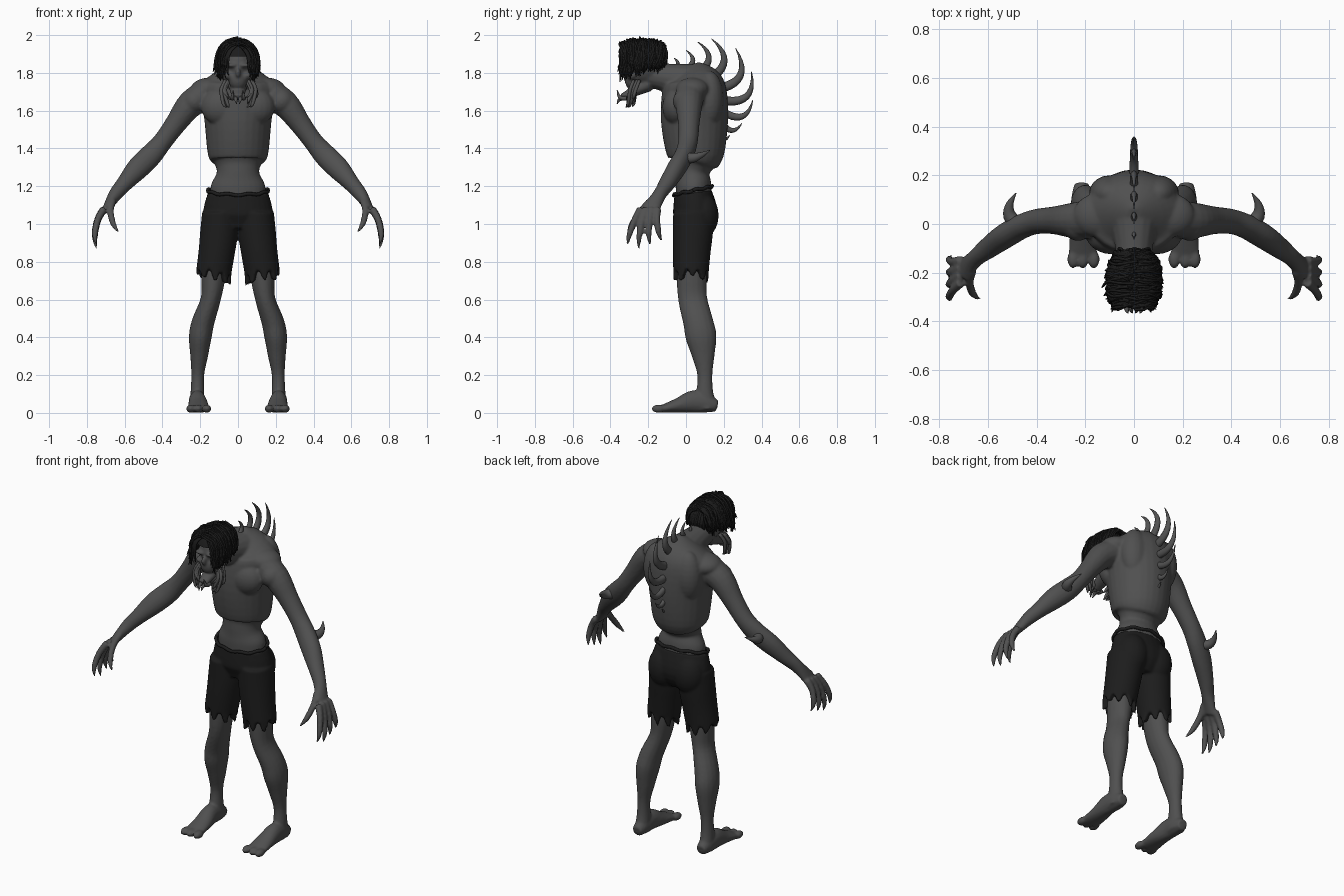
import bpy, bmesh, math, random
from mathutils import Vector, Matrix

random.seed(4)
if "Cube" in bpy.data.objects:
    bpy.data.objects.remove(bpy.data.objects["Cube"])

UP, FRONT, LEFT = Vector((0, 0, 1)), Vector((0, -1, 0)), Vector((1, 0, 0))
SIDES = (("left", 1), ("right", -1))


def material(name, value):
    mat = bpy.data.materials.new(name)
    mat.use_nodes = True
    colour = (value, value, value, 1)
    mat.diffuse_color = colour
    mat.node_tree.nodes["Principled BSDF"].inputs["Base Color"].default_value = colour
    return mat


SKIN = material("grey skin", 0.08)
HORN = material("grey horn", 0.085)
CLOTH = material("black cloth", 0.012)
HAIR = material("black hair", 0.011)


def smooth_rows(rows, steps):
    """Catmull-Rom interpolation of (x, y, z, width, depth) rows."""
    rows = [Vector(row) for row in rows]
    out = []
    for i in range(len(rows) - 1):
        before, start, end = rows[max(i - 1, 0)], rows[i], rows[i + 1]
        after = rows[min(i + 2, len(rows) - 1)]
        for step in range(steps):
            t = step / steps
            out.append(start + 0.5 * t * (end - before + t * (2 * before - 5 * start + 4 * end - after
                                          + t * (3 * (start - end) + after - before))))
    return out + [rows[-1]]


def tube(bm, rows, ref=FRONT, sides=16, steps=4, side=1):
    """Closed tube with elliptical rings; side=-1 mirrors the path in x."""
    rows = smooth_rows([(row[0] * side, *row[1:4], row[-1]) for row in rows], steps)
    points = [Vector(row[:3]) for row in rows]
    turns = [2 * math.pi * j / sides for j in range(sides)]
    rings = []
    for i, row in enumerate(rows):
        along = points[min(i + 1, len(points) - 1)] - points[max(i - 1, 0)]
        across = along.cross(ref).normalized()
        over = across.cross(along).normalized()
        rings.append([bm.verts.new(points[i] + across * (row[3] * math.cos(a)) + over * (row[4] * math.sin(a)))
                      for a in turns])
    for low, high in zip(rings, rings[1:]):
        for j in range(sides):
            k = (j + 1) % sides
            bm.faces.new((low[j], low[k], high[k], high[j]))
    for ring in (rings[0], rings[-1]):
        centre = bm.verts.new(sum((v.co for v in ring), Vector()) / sides)
        for j in range(sides):
            bm.faces.new((ring[j], ring[(j + 1) % sides], centre))
    return rings


def ball(bm, centre, radii, side=1):
    x, y, z = centre
    matrix = Matrix.Translation((x * side, y, z)) @ Matrix.Diagonal((*radii, 1))
    return bmesh.ops.create_uvsphere(bm, u_segments=20, v_segments=14, radius=1, matrix=matrix)["verts"]


def finish(bm, name, mat, voxel=0, relax=0):
    bmesh.ops.recalc_face_normals(bm, faces=bm.faces)
    for face in bm.faces:
        face.smooth = True
    mesh = bpy.data.meshes.new(name)
    bm.to_mesh(mesh)
    bm.free()
    mesh.materials.append(mat)
    ob = bpy.data.objects.new(name, mesh)
    bpy.context.collection.objects.link(ob)
    if voxel:
        blend = ob.modifiers.new("blend", "REMESH")
        blend.mode, blend.voxel_size, blend.use_smooth_shade = "VOXEL", voxel, True
        smooth = ob.modifiers.new("relax", "SMOOTH")
        smooth.factor, smooth.iterations = 0.5, relax


# Body: torso, neck, skull, muzzle, jaw and nose
body = bmesh.new()
tube(body, [(0, .04, 1.1, .14, .09), (0, .04, 1.2, .145, .095), (0, .035, 1.27, .113, .088),
            (0, .045, 1.32, .125, .105), (0, .05, 1.36, .158, .15), (0, .045, 1.55, .178, .178),
            (0, .045, 1.72, .2, .168), (0, .04, 1.78, .15, .13), (0, .02, 1.84, .03, .05)], sides=28)
tube(body, [(0, .04, 1.74, .11), (0, -.08, 1.77, .08), (0, -.2, 1.79, .065)], ref=UP)
ball(body, (0, -.215, 1.845), (.085, .105, .11))
ball(body, (0, -.275, 1.765), (.05, .05, .06))
tube(body, [(0, -.2, 1.74, .055, .04), (0, -.34, 1.67, .03, .018)], ref=UP)
ball(body, (0, -.325, 1.8), (.014, .02, .026))

for label, side in SIDES:
    # Brow, cheek, chest, shoulder blade, shoulder and neck muscle
    ball(body, (.035, -.31, 1.84), (.036, .022, .012), side)
    ball(body, (.05, -.29, 1.785), (.022, .026, .02), side)
    ball(body, (.085, -.05, 1.62), (.11, .075, .1), side)
    ball(body, (.1, .125, 1.66), (.085, .075, .15), side)
    ball(body, (.23, .01, 1.65), (.07, .08, .07), side)
    ball(body, (.15, .035, 1.715), (.1, .09, .06), side)
    # Arm and palm
    tube(body, [(.18, .02, 1.68, .08), (.255, .015, 1.63, .072), (.33, .015, 1.53, .057),
                (.4, .01, 1.435, .052), (.46, -.01, 1.365, .06, .05), (.53, -.05, 1.295, .06, .05),
                (.6, -.1, 1.215, .044), (.65, -.14, 1.155, .036), (.7, -.19, 1.075, .02, .05)], side=side)
    # Four fingers in a fan, then the thumb
    digits = [(Vector((.71, .03 * i - .24, 1.08)), Vector((.75, .06 * i - .31, .87 + .02 * abs(i - 1))))
              for i in range(4)]
    digits.append((Vector((.665, -.19, 1.12)), Vector((.632, -.31, .955))))
    for root, tip in digits:
        bend = Vector((.02, -.01, 0))
        tube(body, [(*root, .021), (*(root.lerp(tip, .3) + bend), .018),
                    (*(root.lerp(tip, .7) + bend), .016), (*tip, .005)], sides=10, side=side)
    # Leg
    tube(body, [(.12, .03, .9, .075, .08), (.13, .03, .72, .064, .08), (.145, .036, .6, .053, .077),
                (.185, .065, .48, .06, .08), (.2, .08, .4, .06, .082), (.206, .092, .3, .047, .06),
                (.213, .1, .2, .034, .04), (.215, .1, .1, .037, .046), (.215, .11, .02, .042, .06)], side=side)
    # Foot and toes
    tube(body, [(.215, .165, .035, .03), (.215, .11, .05, .042, .05), (.215, .04, .06, .046, .06),
                (.21, -.04, .04, .054, .04), (.21, -.13, .02, .06, .02)], ref=UP, side=side)
    for x in (.165, .21, .25):
        ball(body, (x, -.145, .022), (.024, .037, .022), side)
finish(body, "body", SKIN, .0075, 4)

# Shorts: hips, seat and trouser legs with a torn hem
shorts = bmesh.new()
tube(shorts, [(0, .037, 1.165, .16, .1), (0, .05, 1.05, .182, .118), (0, .04, .965, .1, .08)], sides=28)
for label, side in SIDES:
    ball(shorts, (.085, .085, 1.045), (.092, .088, .12), side)
    rings = tube(shorts, [(.096, .04, 1.06, .094, .108), (.1, .037, .96, .1, .106),
                          (.113, .03, .85, .096, .1), (.13, .026, .735, .093)], sides=32, side=side)
    for j, vert in enumerate(rings[-1]):
        vert.co.z += random.uniform(-.055, -.015) if j % 4 < 2 else random.uniform(0, .025)
finish(shorts, "torn_shorts", CLOTH, .008, 3)

# Rolled waistband, lower at the front
band = bmesh.new()
loop = []
for i in range(49):
    a = math.pi * i / 24
    height = 1.177 + .022 * math.sin(a) + .004 * math.sin(9 * a)
    loop.append((.16 * math.cos(a), .037 + .102 * math.sin(a), height, .0095))
tube(band, loop, ref=UP, sides=8, steps=1)
finish(band, "waistband", CLOTH)

# Crescent spines following the arc of the back, longest in the middle
spines = bmesh.new()
for i in range(9):
    arc = .27 * i - .1
    base = Vector((0, .24 * math.sin(arc) - .04, 1.58 + .24 * math.cos(arc)))
    lean = min(max(0, 1.35 * (arc - .65)), 1.5)
    length = .06 + .18 * math.sin(math.pi * i / 8) ** 1.5
    reach = Vector((0, math.sin(lean), math.cos(lean))) * length
    bulge = Vector((0, math.cos(lean), -math.sin(lean))) * length * 1.4
    rows = []
    for step in range(11):
        t = step / 10
        width = (.008 + .065 * length) * (1 - t * t) + .0015
        rows.append((*(base + reach * t + bulge * t * (1 - t)), width, width * .8))
    tube(spines, rows, ref=LEFT, sides=10, steps=1)
finish(spines, "back_spines", HORN)

for label, side in SIDES:
    # Hooked elbow spike
    spike = bmesh.new()
    tube(spike, [(.475, -.01, 1.35, .034), (.51, .035, 1.35, .027), (.51, .08, 1.365, .016),
                 (.484, .127, 1.39, .002)], ref=UP, sides=10, side=side)
    finish(spike, label + "_elbow_spike", HORN)
    # Jaw tusks, one curling up and one down
    tusks = bmesh.new()
    for x, curl in ((.03, .04), (.012, -.035)):
        tube(tusks, [(x, -.315, 1.665, .012), (x, -.35, 1.665 + curl / 8, .01),
                     (x - .005, -.365, 1.67 + curl, .002)], ref=LEFT, sides=8, side=side)
    finish(tusks, label + "_tusks", HORN)
    # Beard locks hanging from the cheeks
    beard = bmesh.new()
    for i in range(8):
        x, y = random.uniform(.055, .085), random.uniform(-.3, -.265)
        end = random.uniform(1.615, 1.67)
        tube(beard, [(x - .01, y + .02, 1.76, .009), (x + .012, y, 1.71, .01),
                     (x + random.uniform(-.01, .015), y - .01, end + .02, .009),
                     (x - .015, y - .02, end, .002)], sides=6, steps=3, side=side)
    finish(beard, label + "_beard_locks", SKIN)

# Hair: skull cap open at the face
cap = bmesh.new()
verts = ball(cap, (0, -.22, 1.865), (.1, .118, .1))
open_part = [v for v in verts if v.co.z < 1.81 or (v.co.y < -.25 and v.co.z < 1.885)]
bmesh.ops.delete(cap, geom=open_part, context="VERTS")
finish(cap, "hair_cap", HAIR)


def jitter(size):
    return random.uniform(-size, size)


def strand(rows, ref, side=1):
    """Thin lock of hair that ends in a point."""
    last = len(rows) - 1
    tube(hair, [(*row, .0015 if i == last else .006) for i, row in enumerate(rows)],
         ref=ref, sides=5, steps=2, side=side)


# Strands falling from the parting to both sides
hair = bmesh.new()
for i in range(260):
    t = random.uniform(-1, .95)
    round_off = math.sqrt(1 - (.5 if t < 0 else .72) * t * t)
    grow = random.uniform(.92, 1.05) + (random.random() < .08) * .06
    y = .122 * t - .225
    rows = []
    for a in (jitter(.25), .55, 1, 1.45):
        rows.append((.108 * round_off * grow * math.sin(a), y + jitter(.012),
                     1.865 + .112 * (.35 + .65 * round_off) * grow * math.cos(a)))
    x, last_y, z = rows[-1]
    drop = random.uniform(.03, .09 - .045 * t)
    rows.append((x + jitter(.008), y - .006, z - drop * .6))
    rows.append((x + jitter(.015), y - .008 + jitter(.012), z - drop))
    strand(rows, FRONT, random.choice((1, -1)))
# Fringe swept from an off-centre parting
for i in range(36):
    x, low = random.uniform(.055, .08), random.uniform(1.78, 1.87)
    strand([(-.025, -.28, 1.965), (x * .35, -.322, 1.935), (x * .85, -.338, 1.895),
            (x, -.335, low + .02), (x + jitter(.015), -.34, low)], FRONT, 1 if i % 3 else -1)
# Back locks over the nape
for i in range(60):
    a = jitter(1.1)
    x, y = .1 * math.sin(a), .118 * math.cos(a) - .22
    strand([(x * .4, -.2, 1.965), (x * .85, y - .03, 1.93), (x, y, 1.87),
            (x, y - .005, random.uniform(1.79, 1.83))], LEFT)
finish(hair, "hair_strands", HAIR)
